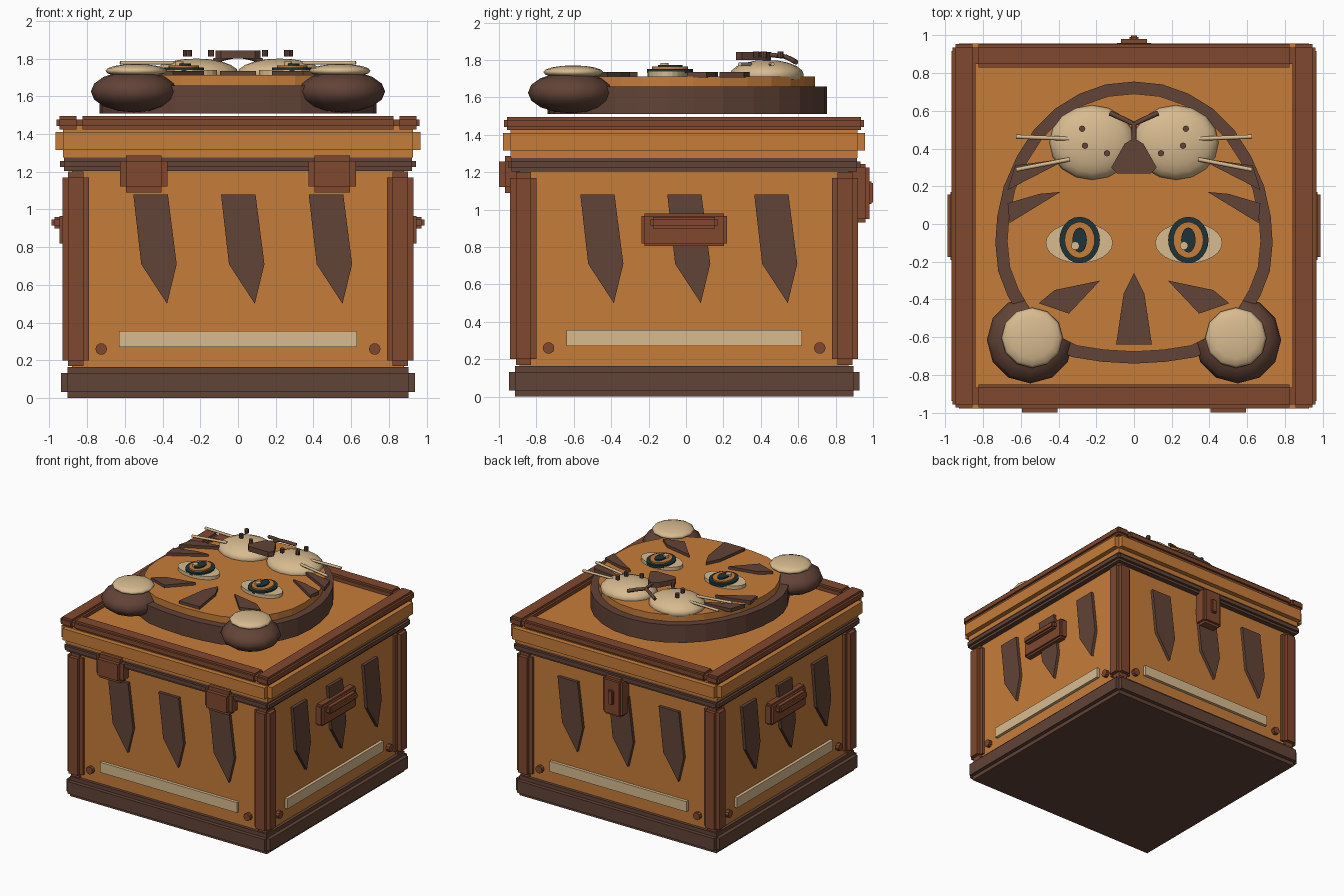
import bpy, bmesh, math
from mathutils import Matrix, Vector

if "Cube" in bpy.data.objects:
    bpy.data.objects.remove(bpy.data.objects["Cube"])

YC = -0.01  # centre of the chest in y


def mat(name, r, g, b):
    m = bpy.data.materials.new(name)
    lin = [((c / 255 + 0.055) / 1.055) ** 2.4 for c in (r, g, b)]
    m.diffuse_color = (*lin, 1)
    m.use_nodes = True
    m.node_tree.nodes["Principled BSDF"].inputs["Base Color"].default_value = m.diffuse_color
    return m


ORANGE = mat("orange", 198, 125, 58)
CREAM = mat("cream", 216, 187, 144)
DARK = mat("dark brown", 98, 67, 55)
RUST = mat("rust brown", 128, 72, 46)
TEAL = mat("dark teal", 30, 52, 56)


def finish(name, bm, m, smooth=False):
    bmesh.ops.recalc_face_normals(bm, faces=bm.faces)
    me = bpy.data.meshes.new(name)
    for f in bm.faces:
        f.smooth = smooth
    bm.to_mesh(me)
    bm.free()
    me.materials.append(m)
    ob = bpy.data.objects.new(name, me)
    bpy.context.collection.objects.link(ob)
    return ob


def box(name, lo, hi, m, step=0.0, M=Matrix()):
    """Box from corner to corner; step gives it notched edges."""
    lo, hi = Vector(lo), Vector(hi)
    c, s = (lo + hi) / 2, hi - lo
    bm = bmesh.new()
    for axis in range(3 if step else 1):
        d = [s[i] - (2 * step if step and i != axis else 0) for i in range(3)]
        if step:  # each core is full size on two axes or one, giving a stepped edge
            d = [s[i] - (2 * step if i == axis else 0) for i in range(3)]
            d[(axis + 1) % 3] = s[(axis + 1) % 3] - 2 * step
        bmesh.ops.create_cube(bm, size=1, matrix=M @ Matrix.Translation(c) @ Matrix.Diagonal((*d, 1)))
    return finish(name, bm, m)


def prism(name, pts, z0, z1, m, M=Matrix()):
    bm = bmesh.new()
    f = bm.faces.new([bm.verts.new((x, y, z0)) for x, y in pts])
    r = bmesh.ops.extrude_face_region(bm, geom=[f])
    bmesh.ops.translate(bm, verts=[v for v in r["geom"] if isinstance(v, bmesh.types.BMVert)], vec=(0, 0, z1 - z0))
    bm.transform(M)
    return finish(name, bm, m)


def disc(name, x, y, rx, ry, z0, z1, m, n=24, M=Matrix()):
    pts = [(x + rx * math.cos(i * math.tau / n), y + ry * math.sin(i * math.tau / n)) for i in range(n)]
    return prism(name, pts, z0, z1, m, M)


def ball(name, c, r, m, seg=12, rings=8):
    bm = bmesh.new()
    bmesh.ops.create_uvsphere(bm, u_segments=seg, v_segments=rings, radius=1,
                              matrix=Matrix.Translation(c) @ Matrix.Diagonal((*r, 1)))
    return finish(name, bm, m, True)


def rod(name, pts, r, m):
    cu = bpy.data.curves.new(name, 'CURVE')
    cu.dimensions = '3D'
    cu.bevel_depth, cu.bevel_resolution, cu.use_fill_caps = r, 1, True
    sp = cu.splines.new('POLY')
    sp.points.add(len(pts) - 1)
    for p, q in zip(sp.points, pts):
        p.co = (*q, 1)
    cu.materials.append(m)
    bpy.context.collection.objects.link(bpy.data.objects.new(name, cu))


# Chest body, plinth, dark band and lid
C = Matrix.Translation((0, YC, 0))
box("chest_body", (-.88, -.88, .03), (.88, .88, 1.22), ORANGE, 0, C)
box("plinth", (-.937, -.937, 0), (.937, .937, .165), DARK, .032, C)
box("lid_band", (-.943, -.943, 1.205), (.943, .943, 1.277), DARK, .02, C)
box("lid", (-.968, -.968, 1.275), (.968, .968, 1.45), ORANGE, .04, C)

# Four sides: post, stripes, label plate, rivets and lid frame bar
STRIPE = [(-.09, 1.08), (.093, 1.08), (.14, .71), (.089, .5), (-.048, .71)]
for k, side in enumerate(("front", "right", "back", "left")):
    R = C @ Matrix.Rotation(k * math.pi / 2, 4, 'Z')
    F = R @ Matrix.Rotation(math.pi / 2, 4, 'X')  # local z points outwards
    box(side + "_corner_post", (-.93, -.93, .17), (-.79, -.79, 1.2), RUST, .03, R)
    for i in (-1, 0, 1):
        prism(side + "_stripe", [(x + i * .465, z) for x, z in STRIPE], .87, .905, DARK, F)
    box(side + "_cream_plate", (-.63, .27, .87), (.63, .355, .905), CREAM, 0, F)
    for s in (-1, 1):
        disc(side + "_rivet", s * .725, .26, .031, .031, .87, .91, RUST, 10, F)
    half = .84 if k % 2 == 0 else .963
    box(side + "_lid_frame", (-half, -.963, 1.425), (half, -.84, 1.495), RUST, .017, R)
    if k % 2:  # carrying handle
        box(side + "_handle_plate", (-.228, .805, .87), (.228, .98, .945), RUST, .015, F)
        box(side + "_handle_grip", (-.18, .9, .93), (.18, .96, .988), RUST, .014, F)

# Front clasps and back hasp
for s in (-1, 1):
    box("front_clasp", (s * .5 - .125, -1, 1.09), (s * .5 + .125, -.87, 1.287), RUST, .031)
box("back_hasp", (-.09, .86, .93), (.09, .98, 1.245), RUST, .02)
box("hasp_knob", (-.025, .96, 1.03), (.025, 1, 1.15), RUST, .008)

# Head: dark rim below, orange face above
HALF = [(0, .755), (.15, .74), (.29, .69), (.42, .61), (.53, .5), (.62, .36), (.69, .2), (.725, .04),
        (.735, -.1), (.72, -.25), (.67, -.38), (.6, -.5), (.5, -.62), (.33, -.705), (.17, -.73), (0, -.74)]
HEAD = HALF + [(-x, y) for x, y in HALF[-2:0:-1]]
prism("head_rim", HEAD, 1.51, 1.657, DARK)
prism("face", [(x * .915, y * .915) for x, y in HEAD], 1.65, 1.712, ORANGE)

# Forehead stripe and paired features
prism("forehead_stripe", [(0, -.26), (-.055, -.37), (-.095, -.64), (.095, -.64), (.055, -.37)], 1.705, 1.735, DARK)
STRIPES = {
    "brow_stripe": [(.18, -.3), (.345, -.475), (.505, -.42), (.42, -.35)],
    "cheek_stripe": [(.39, .17), (.66, .005), (.67, .11), (.5, .16)],
    "whisker_stripe": [(.34, .35), (.67, .18), (.63, .31)],
}
for s in (-1, 1):
    ball("ear", (s * .55, -.615, 1.625), (.23, .23, .11), DARK)
    ball("inner_ear", (s * .54, -.603, 1.735), (.163, .16, .036), CREAM)
    for name, pts in STRIPES.items():
        prism(name, [(s * x, y) for x, y in pts], 1.705, 1.735, DARK)
    # Eye layers
    disc("eye_white", s * .29, -.1, .178, .107, 1.7, 1.74, CREAM)
    disc("eye_ring", s * .288, -.085, .107, .123, 1.73, 1.752, TEAL)
    disc("iris", s * .288, -.085, .08, .096, 1.74, 1.764, ORANGE)
    disc("pupil", s * .288, -.085, .038, .066, 1.75, 1.774, TEAL)
    disc("eye_glint", s * .288 - .023, -.115, .022, .022, 1.76, 1.784, CREAM, 12)
    # Muzzle, freckles, whiskers and mouth
    ball("muzzle", (s * .222, .432, 1.72), (.226, .198, .08), CREAM, 16, 10)
    for x, y in ((.275, .505), (.26, .415), (.143, .375)):
        disc("freckle", s * x, y, .017, .017, 1.812, 1.845, DARK, 8)
    rod("whisker", [(s * .34, .452, 1.777), (s * .625, .463, 1.777)], .011, CREAM)
    rod("whisker", [(s * .34, .343, 1.777), (s * .625, .288, 1.777)], .011, CREAM)
    rod("mouth", [(0, .43, 1.83), (0, .53, 1.818), (s * .065, .56, 1.805), (s * .127, .588, 1.788)], .014, DARK)

# Nose
prism("nose", [(0, .455), (-.05, .425), (-.12, .3), (-.09, .268), (.09, .268), (.12, .3), (.05, .425)], 1.80, 1.842, DARK)
